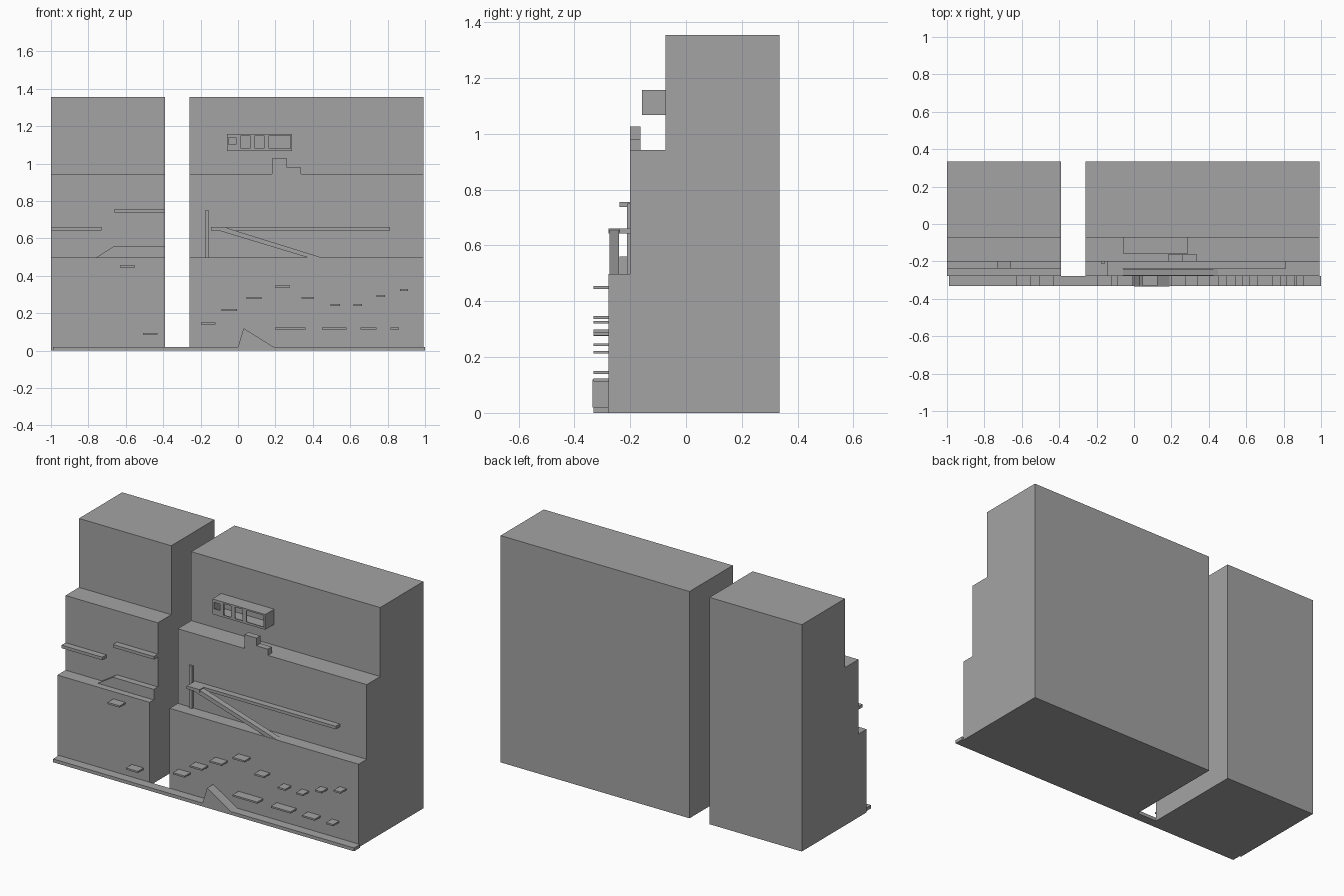
import bpy

if "Cube" in bpy.data.objects:
    bpy.data.objects.remove(bpy.data.objects["Cube"])

stone = bpy.data.materials.new("grey_stone")
stone.diffuse_color = (0.37, 0.37, 0.37, 1)
stone.use_nodes = True
stone.node_tree.nodes["Principled BSDF"].inputs["Base Color"].default_value = stone.diffuse_color


def add_mesh(name, verts, faces):
    mesh = bpy.data.meshes.new(name)
    mesh.from_pydata(verts, [], faces)
    mesh.materials.append(stone)
    obj = bpy.data.objects.new(name, mesh)
    bpy.context.collection.objects.link(obj)
    return obj


def prism(name, a, b):
    """Join two matching outlines, a and b, into a closed solid.
    Outline a must run counter-clockwise seen from outside."""
    n = len(a)
    faces = [tuple(range(n)), tuple(range(2 * n - 1, n - 1, -1))]
    faces += [((i + 1) % n, i, n + i, n + (i + 1) % n) for i in range(n)]
    return add_mesh(name, a + b, faces)


def front_shape(name, outline, y0, y1):
    """Extrude an x-z outline from front y0 to back y1."""
    return prism(name, [(x, y0, z) for x, z in outline],
                 [(x, y1, z) for x, z in outline])


def box(name, x0, x1, y0, y1, z0, z1):
    return front_shape(name, [(x0, z0), (x1, z0), (x1, z1), (x0, z1)], y0, y1)


# Two stepped cliff blocks sharing one side profile
profile = [(-0.277, 0), (0.335, 0), (0.335, 1.355), (-0.073, 1.355),
           (-0.073, 0.943), (-0.2, 0.943), (-0.2, 0.497), (-0.277, 0.497)]
for name, x0, x1 in [("left_cliff", -1.0, -0.39), ("right_cliff", -0.258, 0.991)]:
    prism(name, [(x1, y, z) for y, z in profile], [(x0, y, z) for y, z in profile])

# Ground walkway and ramp
box("walkway", -0.99, 1.0, -0.332, -0.277, 0, 0.02)
front_shape("ground_ramp", [(0, 0.02), (0.19, 0.02), (0.03, 0.12)], -0.335, -0.277)

# Small stepping platforms on the lower wall: x start, x end, centre height
steps = [(-0.63, -0.55, 0.449), (-0.508, -0.43, 0.09), (-0.198, -0.12, 0.145),
         (-0.087, -0.005, 0.217), (0.045, 0.125, 0.281), (0.197, 0.277, 0.342),
         (0.34, 0.405, 0.283), (0.495, 0.545, 0.244), (0.617, 0.662, 0.244),
         (0.74, 0.785, 0.293), (0.865, 0.91, 0.325), (0.197, 0.36, 0.118),
         (0.45, 0.58, 0.118), (0.655, 0.74, 0.118), (0.815, 0.862, 0.118)]
for x0, x1, z in steps:
    box("step_platform", x0, x1, -0.332, -0.277, z - 0.005, z + 0.005)

# Middle wall ledges, pole and ramps
box("upper_left_ledge", -0.66, -0.39, -0.238, -0.2, 0.738, 0.756)
box("lower_left_ledge", -1.0, -0.73, -0.238, -0.2, 0.643, 0.661)
box("long_ledge", -0.145, 0.813, -0.238, -0.2, 0.643, 0.661)
box("ramp_landing", -0.145, -0.06, -0.277, -0.238, 0.643, 0.661)
front_shape("sloping_ramp", [(-0.12, 0.647), (0.375, 0.497), (0.45, 0.497),
                             (-0.06, 0.656)], -0.275, -0.24)
box("pole", -0.177, -0.155, -0.211, -0.2, 0.497, 0.75)
front_shape("left_low_ramp", [(-0.76, 0.497), (-0.39, 0.497), (-0.39, 0.56),
                              (-0.66, 0.56)], -0.238, -0.2)

# Stepped block on the upper terrace
box("tall_block", 0.183, 0.262, -0.2, -0.163, 0.943, 1.026)
box("short_block", 0.262, 0.338, -0.2, -0.163, 0.943, 0.98)

# Hollow cabin with window openings on the upper wall
X0, X1, Y0, Y1, Z0, Z1, T = -0.06, 0.29, -0.157, -0.073, 1.067, 1.158, 0.006
box("cabin_floor", X0, X1, Y0, Y1, Z0, Z0 + T)
box("cabin_roof", X0, X1, Y0, Y1, Z1 - T, Z1)
for x in (X0, X1 - T):
    box("cabin_side", x, x + T, Y0 + T, Y1, Z0 + T, Z1 - T)
windows = [(-0.05, -0.01, 1.102, 1.14), (0.015, 0.065, 1.08, 1.149),
           (0.09, 0.14, 1.08, 1.149), (0.165, 0.28, 1.08, 1.149)]
left = X0
for x0, x1, z0, z1 in windows:
    box("window_post", left, x0, Y0, Y0 + T, Z0 + T, Z1 - T)
    box("window_sill", x0, x1, Y0, Y0 + T, Z0 + T, z0)
    box("window_head", x0, x1, Y0, Y0 + T, z1, Z1 - T)
    left = x1
box("window_post", left, X1, Y0, Y0 + T, Z0 + T, Z1 - T)
